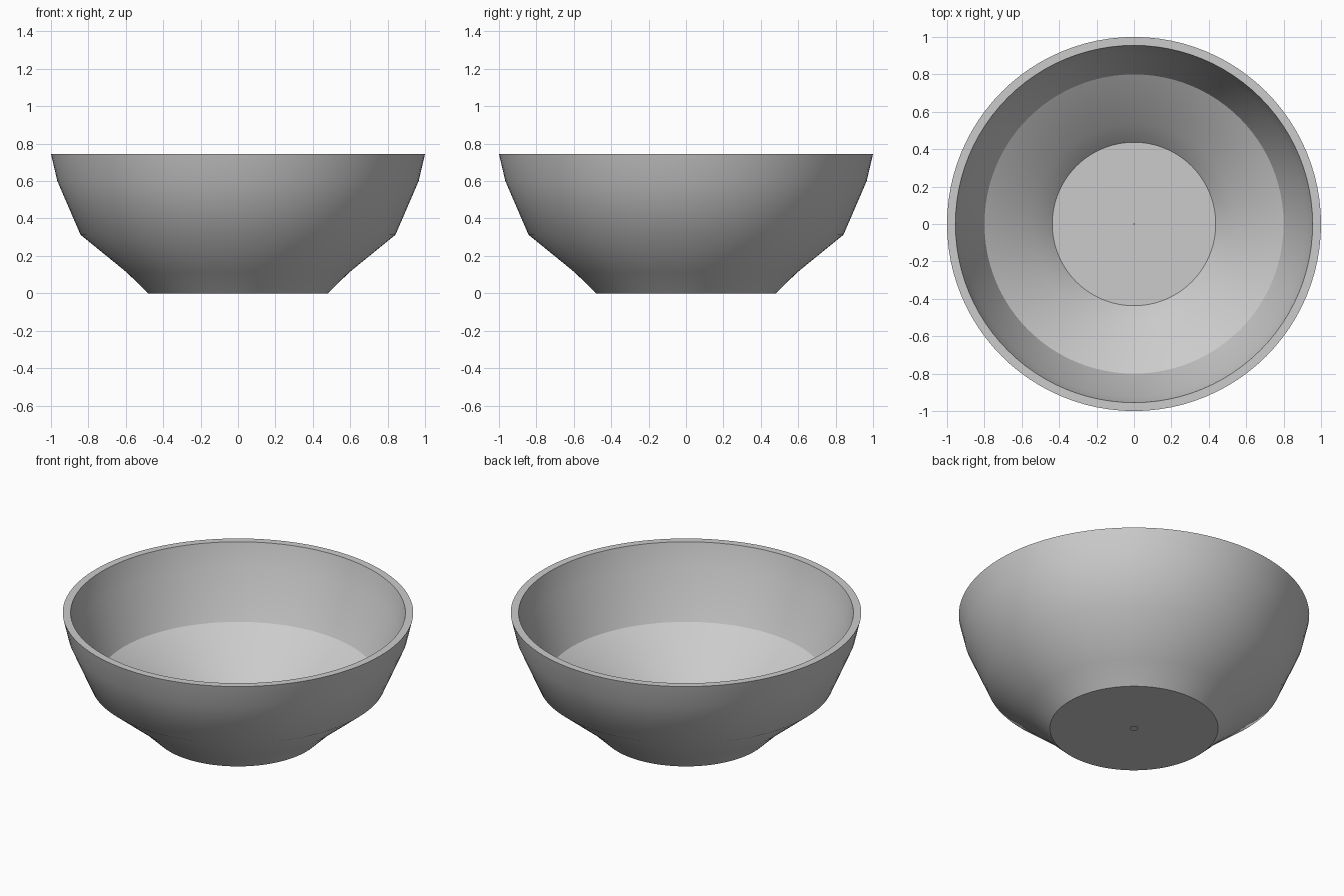
import bpy
import bmesh
import math
from mathutils import Matrix

SEGMENTS = 96

cube = bpy.data.objects.get("Cube")
if cube:
    bpy.data.objects.remove(cube, do_unlink=True)

# Single grey glaze
glaze = bpy.data.materials.new("grey glaze")
glaze.use_nodes = True
grey = (0.6, 0.6, 0.6, 1)
glaze.diffuse_color = grey
glaze.node_tree.nodes["Principled BSDF"].inputs["Base Color"].default_value = grey

# Half section (radius, height): underside, outer wall, rim, inner wall, floor
profile = [
    (0.022, 0), (0.48, 0), (0.595, 0.112), (0.842, 0.313), (0.966, 0.6),
    (1, 0.745), (0.955, 0.745), (0.922, 0.6), (0.8, 0.313), (0.535, 0.14),
    (0.437, 0.04), (0.004, 0.04),
]

# Revolve the section around the vertical axis
bm = bmesh.new()
rings = []
for radius, height in profile:
    start = Matrix.Translation((0, 0, height))
    rings.append(bmesh.ops.create_circle(
        bm, segments=SEGMENTS, radius=radius, matrix=start)["verts"])
for lower, upper in zip(rings, rings[1:]):
    for i in range(SEGMENTS):
        j = (i + 1) % SEGMENTS
        bm.faces.new((lower[i], lower[j], upper[j], upper[i]))
bmesh.ops.recalc_face_normals(bm, faces=bm.faces)

mesh = bpy.data.meshes.new("bowl")
bm.to_mesh(mesh)
bm.free()
mesh.materials.append(glaze)
bowl = bpy.data.objects.new("bowl", mesh)
bpy.context.collection.objects.link(bowl)

# Smooth walls with crisp rim, floor and foot edges
bpy.context.view_layer.objects.active = bowl
bowl.select_set(True)
bpy.ops.object.shade_smooth_by_angle(angle=math.radians(30))
